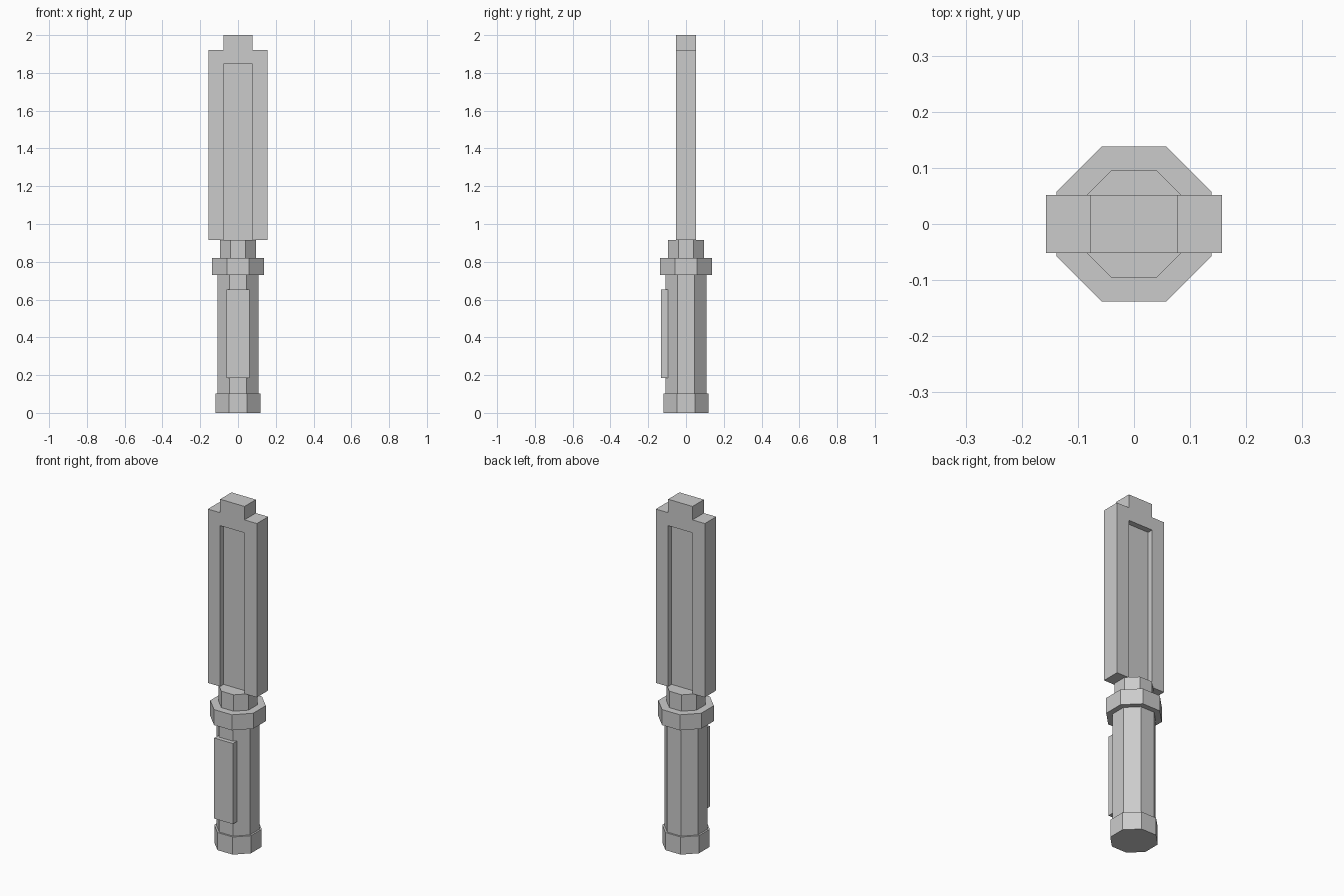
import bpy, bmesh, math

if "Cube" in bpy.data.objects:
    bpy.data.objects.remove(bpy.data.objects["Cube"])

grey = bpy.data.materials.new("plain grey")
grey.diffuse_color = (0.6, 0.6, 0.6, 1.0)
grey.use_nodes = True
grey.node_tree.nodes["Principled BSDF"].inputs["Base Color"].default_value = grey.diffuse_color


def make(name, bm):
    bmesh.ops.recalc_face_normals(bm, faces=bm.faces)
    mesh = bpy.data.meshes.new(name)
    bm.to_mesh(mesh)
    bm.free()
    mesh.materials.append(grey)
    obj = bpy.data.objects.new(name, mesh)
    bpy.context.collection.objects.link(obj)
    return obj


def extrude(name, points, offset):
    """Closed outline of 3D points pushed along offset."""
    bm = bmesh.new()
    face = bm.faces.new([bm.verts.new(p) for p in points])
    new = bmesh.ops.extrude_face_region(bm, geom=[face])["geom"]
    bmesh.ops.translate(bm, vec=offset,
                        verts=[v for v in new if isinstance(v, bmesh.types.BMVert)])
    return make(name, bm)


def octagon(name, half_width, z0, z1):
    r = half_width / math.cos(math.pi / 8)
    angles = [math.pi / 8 + i * math.pi / 4 for i in range(8)]
    return extrude(name, [(r * math.cos(a), r * math.sin(a), z0) for a in angles],
                   (0, 0, z1 - z0))


def slab(name, outline, y0, y1):
    return extrude(name, [(x, y0, z) for x, z in outline], (0, y1 - y0, 0))


def rect(hx, z0, z1):
    return [(-hx, z0), (hx, z0), (hx, z1), (-hx, z1)]


# Octagonal handle stack
octagon("pommel", 0.118, 0.0, 0.102)
octagon("grip", 0.108, 0.102, 0.73)
octagon("collar", 0.138, 0.73, 0.82)
octagon("neck", 0.096, 0.82, 0.915)

# Raised plate on the front of the grip
slab("grip_plate", rect(0.06, 0.185, 0.652), -0.132, -0.096)

# Blade frame: right half outline mirrored, open at the bottom, tab on top
half = [(0.078, 0.915), (0.157, 0.915), (0.157, 1.922), (0.078, 1.922), (0.078, 2.0)]
inner = [(0.078, 1.847)]
right = inner + half
left = [(-x, z) for x, z in reversed(right)]
slab("blade_frame", right + left, -0.052, 0.052)

# Recessed blade panel
slab("blade_panel", rect(0.078, 0.915, 1.847), -0.02, 0.02)
